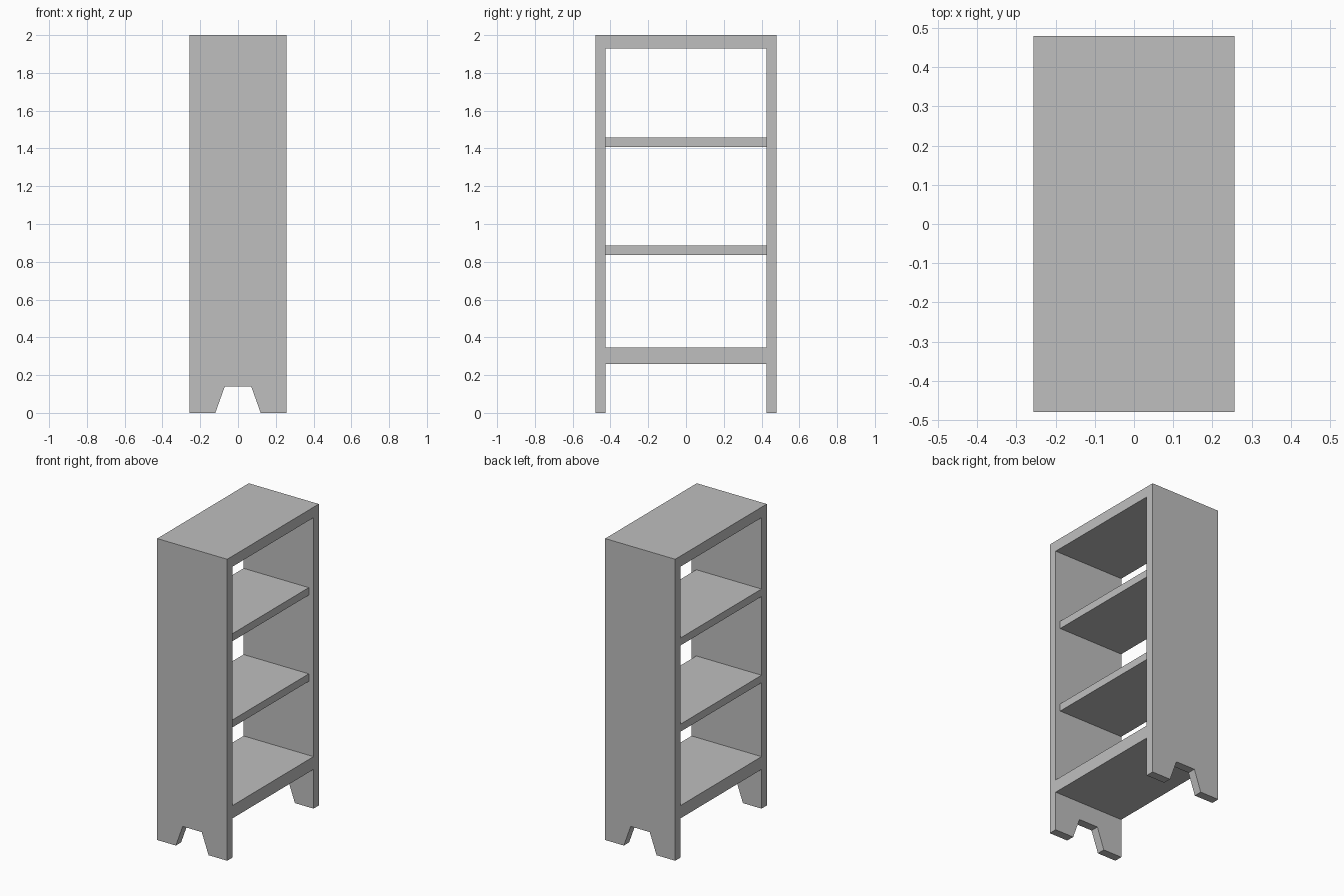
import bpy
import bmesh

cube = bpy.data.objects.get("Cube")
if cube:
    bpy.data.objects.remove(cube, do_unlink=True)

grey = bpy.data.materials.new("plain_grey")
grey.use_nodes = True
GREY = (0.52, 0.52, 0.52, 1)
grey.diffuse_color = GREY
grey.node_tree.nodes["Principled BSDF"].inputs["Base Color"].default_value = GREY

HALF_WIDTH, HALF_DEPTH, HEIGHT = 0.257, 0.48, 2.0
INNER = 0.425      # inside face of the end panels
SETBACK = 0.035    # middle shelves stop short of the right-hand opening


def extruded(name, profile, y0, y1):
    """Extrude an x-z profile along y into a solid board."""
    bm = bmesh.new()
    face = bm.faces.new([bm.verts.new((x, y0, z)) for x, z in profile])
    result = bmesh.ops.extrude_face_region(bm, geom=[face])
    moved = [v for v in result["geom"] if isinstance(v, bmesh.types.BMVert)]
    bmesh.ops.translate(bm, verts=moved, vec=(0, y1 - y0, 0))
    bmesh.ops.recalc_face_normals(bm, faces=bm.faces)
    mesh = bpy.data.meshes.new(name)
    bm.to_mesh(mesh)
    bm.free()
    mesh.materials.append(grey)
    obj = bpy.data.objects.new(name, mesh)
    bpy.context.collection.objects.link(obj)


def board(name, z0, z1, x1=HALF_WIDTH):
    x0 = -HALF_WIDTH
    extruded(name, [(x0, z0), (x1, z0), (x1, z1), (x0, z1)], -INNER, INNER)


# End panels with a tapered foot cut-out
half = [(0.07, 0.14), (0.12, 0), (HALF_WIDTH, 0), (HALF_WIDTH, HEIGHT)]
outline = half + [(-x, z) for x, z in reversed(half)]
extruded("front_panel", outline, -HALF_DEPTH, -INNER)
extruded("back_panel", outline, INNER, HALF_DEPTH)

# Top and bottom boards, full width
board("top_board", 1.93, HEIGHT)
board("bottom_shelf", 0.26, 0.345)

# Thin middle shelves
board("lower_shelf", 0.835, 0.885, HALF_WIDTH - SETBACK)
board("upper_shelf", 1.407, 1.457, HALF_WIDTH - SETBACK)
